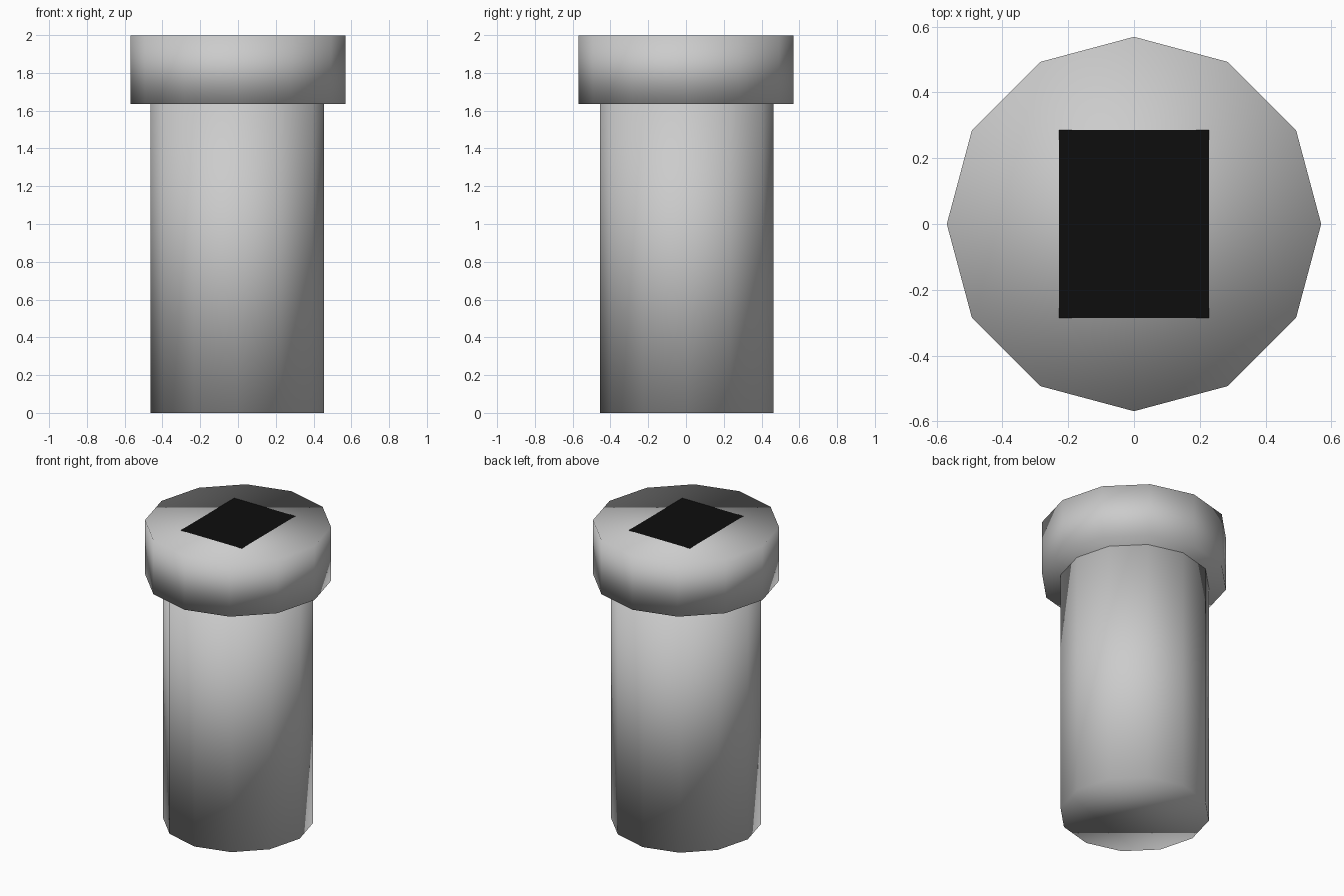
import bpy, math

if "Cube" in bpy.data.objects:
    bpy.data.objects.remove(bpy.data.objects["Cube"])

SIDES = 12


def drum(name, radius, z0, z1, x=0.0, y=0.0):
    """Closed low-poly cylinder with fully smooth normals, caps included."""
    bpy.ops.mesh.primitive_cylinder_add(
        vertices=SIDES, radius=radius, depth=z1 - z0,
        end_fill_type='NGON', location=(x, y, (z0 + z1) / 2))
    ob = bpy.context.object
    ob.name = name
    bpy.ops.object.shade_smooth()
    return ob


# Shaft, reaching just into the head
drum("shaft", 0.459, 0.0, 1.66, -0.003, 0.003)

# Wider head
drum("head", 0.569, 1.636, 1.998)

# Black rectangular panel lying on top of the head
bpy.ops.mesh.primitive_plane_add(size=1, location=(0, 0, 2.0))
panel = bpy.context.object
panel.name = "top_panel"
panel.scale = (0.456, 0.57, 1)
bpy.ops.object.transform_apply(location=False, rotation=False, scale=True)
black = bpy.data.materials.new("black")
black.diffuse_color = (0.004, 0.004, 0.004, 1)
black.use_nodes = True
black.node_tree.nodes["Principled BSDF"].inputs["Base Color"].default_value = black.diffuse_color
panel.data.materials.append(black)
